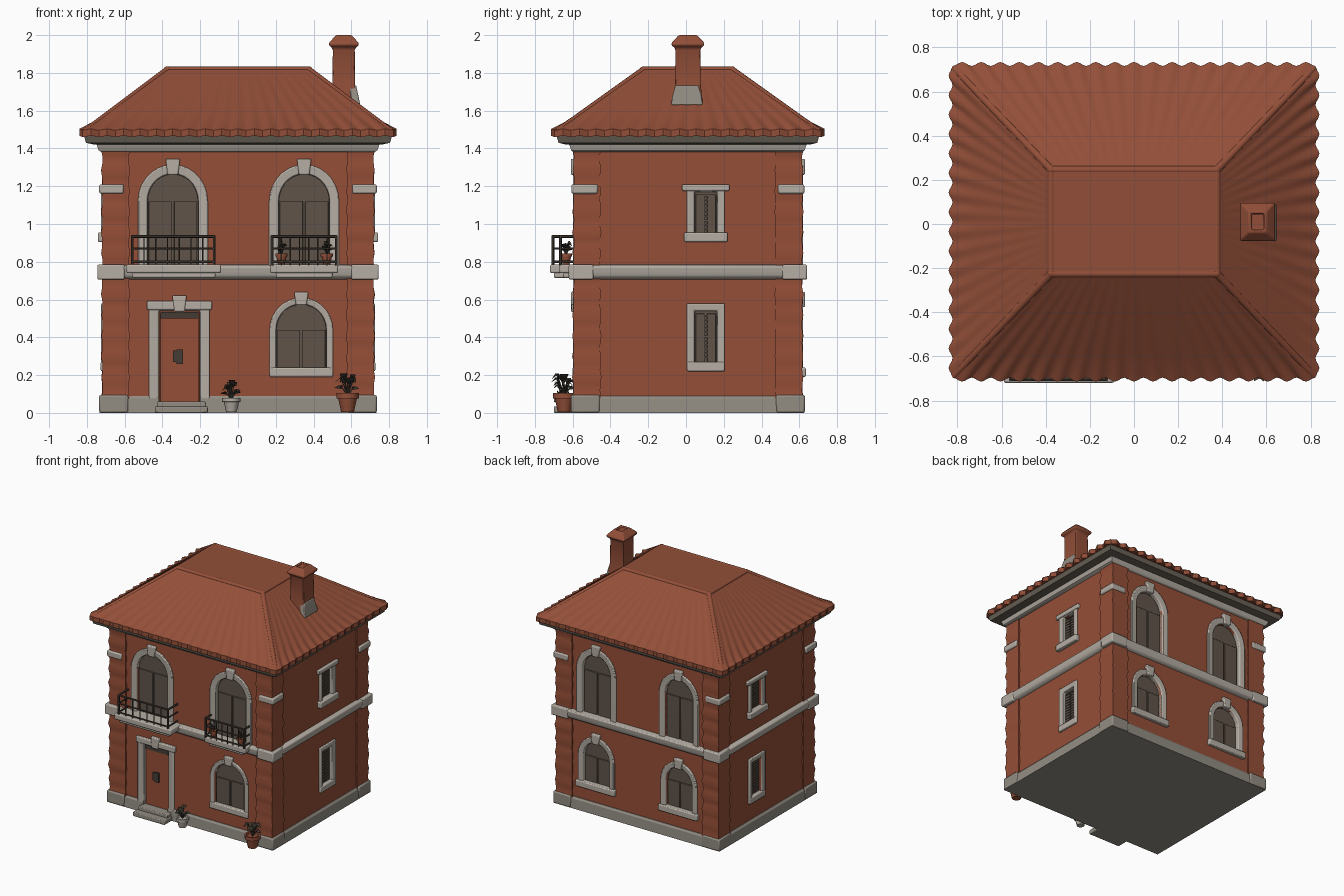
import bpy, bmesh, math, random
from mathutils import Vector, Matrix

random.seed(4)
if "Cube" in bpy.data.objects:
    bpy.data.objects.remove(bpy.data.objects["Cube"])


def material(name, *rgb):
    m = bpy.data.materials.new(name)
    m.use_nodes = True
    m.diffuse_color = (*rgb, 1)
    m.node_tree.nodes["Principled BSDF"].inputs["Base Color"].default_value = (*rgb, 1)
    return m


WALL = material("terracotta plaster", .30, .077, .038)
ROOF = material("roof clay", .29, .078, .04)
STONE = material("pale stone", .46, .42, .37)
PLINTH = material("weathered stone", .29, .265, .225)
SHUTTER = material("brown shutter", .115, .087, .067)
IRON = material("dark iron", .06, .046, .036)
EAVE = material("eave board", .14, .12, .095)
LEAF = material("dark leaf", .065, .058, .042)

CY = .01                                  # the house body sits a touch behind the origin
WX, WY = .71, .595                        # wall half sizes
WALLS = {name: Matrix.Translation((0, CY, 0)) @ Matrix.Rotation(math.radians(a), 4, 'Z')
         @ Matrix.Translation((0, -d, 0))
         for name, a, d in (("front", 0, WY), ("right", 90, WX), ("back", 180, WY), ("left", -90, WX))}


def finish(name, bm, mat, bevel=0, smooth=40):
    bmesh.ops.recalc_face_normals(bm, faces=bm.faces)
    me = bpy.data.meshes.new(name)
    bm.to_mesh(me)
    bm.free()
    me.materials.append(mat)
    ob = bpy.data.objects.new(name, me)
    bpy.context.collection.objects.link(ob)
    if bevel:
        b = ob.modifiers.new("worn edges", 'BEVEL')
        b.width, b.segments = bevel, 2
    if smooth:
        bpy.ops.object.select_all(action='DESELECT')
        ob.select_set(True)
        bpy.context.view_layer.objects.active = ob
        bpy.ops.object.shade_smooth_by_angle(angle=math.radians(smooth))
    return ob


def box(bm, x, y, z, mat=Matrix()):
    """Box from three (low, high) ranges."""
    size = Matrix.Diagonal((x[1] - x[0], y[1] - y[0], z[1] - z[0], 1))
    mid = Matrix.Translation((sum(x) / 2, sum(y) / 2, sum(z) / 2))
    bmesh.ops.create_cube(bm, size=1, matrix=mat @ mid @ size)


def loft(bm, rings, caps=True, closed=True):
    vs = [[bm.verts.new(p) for p in r] for r in rings]
    n = len(rings[0])
    for a, b in zip(vs, vs[1:]):
        for i in range(n if closed else n - 1):
            bm.faces.new((a[i], a[(i + 1) % n], b[(i + 1) % n], b[i]))
    if caps:
        bm.faces.new(vs[0])
        bm.faces.new(vs[-1])


def rect(hx, hy, z, cx=0, cy=CY):
    return [(cx + sx * hx, cy + sy * hy, z) for sx, sy in ((-1, -1), (1, -1), (1, 1), (-1, 1))]


def bar(bm, p, q, r=.006, sides=6):
    p, q = Vector(p), Vector(q)
    m = Matrix.Translation((p + q) / 2) @ (q - p).to_track_quat('Z', 'Y').to_matrix().to_4x4()
    bmesh.ops.create_cone(bm, cap_ends=True, segments=sides, radius1=r, radius2=r, depth=(q - p).length, matrix=m)


def outline(u, half, z0, spring, top, n=14):
    """Open outline: up one side, over an arch (or square head) and down."""
    if spring == top:
        return [(u + half, z0), (u + half, top), (u - half, top), (u - half, z0)]
    arch = [(u + half * math.cos(math.pi * i / n), spring + (top - spring) * math.sin(math.pi * i / n))
            for i in range(n + 1)]
    return [(u + half, z0)] + arch + [(u - half, z0)]


def on(wall, pts, d):
    return [WALLS[wall] @ Vector((u, -d, z)) for u, z in pts]


# Openings: recess, frame, leaves, sill and keystone
cutters = bmesh.new()


def opening(name, wall, u, half, z0, spring, top, border=.05, sill=None, lintel=0, key=True, leaf=SHUTTER, leaves=2):
    M = WALLS[wall]
    square = spring == top
    inner = outline(u, half, z0, spring, top)
    outer = outline(u, half + border, z0, top + border if square else spring, top + border)
    loft(cutters, [on(wall, inner, -.03), on(wall, inner, .2)])
    bm = bmesh.new()
    prof = [on(wall, inner, -.03), on(wall, inner, .01), on(wall, outer, .015), on(wall, outer, -.01)]
    loft(bm, prof, caps=False, closed=False)
    if lintel:
        w = half + border + lintel
        box(bm, (u - w, u + w), (-.021, .01), (top + .005, top + border), M)
    if key:
        loft(bm, [on(wall, [(u - .028, top - .005), (u + .028, top - .005), (u + .038, top + border + .03),
                            (u - .038, top + border + .03)], d) for d in (-.01, .025)])
    if sill is not None:
        w = half + border + sill
        box(bm, (u - w, u + w), (-.017 - sill, .02), (z0 - .045, z0 + .005), M)
    finish(name + "_frame", bm, STONE, .007)
    # Backing panel with its leaves
    bm = bmesh.new()
    loft(bm, [on(wall, inner, -.029), on(wall, inner, -.022)])
    width = 2 * half / leaves
    for k in range(leaves):
        a = u - half + k * width
        box(bm, (a + .006, a + width - .006), (.012, .024), (z0, spring - (.015 if square else 0)), M)
    finish(name + "_panel", bm, leaf, .003)


for side, u in (("left", .35), ("right", -.345)):
    opening("front_upper_window_" + side, "front", u, .135, .78, 1.12, 1.265)
for i, u in enumerate((-.365, .365)):
    opening(f"back_upper_window_{i}", "back", u, .125, .78, 1.12, 1.265)
    opening(f"back_lower_window_{i}", "back", u, .115, .235, .44, .565, .045, .012)
opening("front_lower_window", "front", .335, .133, .235, .44, .575, .035, 0)
opening("door", "front", -.31, .108, .04, .54, .54, .052, lintel=.012, leaf=WALL, leaves=1)
for wall, u in (("right", .095), ("left", -.12)):
    opening(wall + "_upper_window", wall, u, .06, .95, 1.17, 1.17, .04, .015, .025, False)
    opening(wall + "_lower_window", wall, u, .06, .265, .54, .54, .04, .0, 0, False)
    bm = bmesh.new()
    for z0 in (.97, .29):
        for k in range(9 if z0 > .5 else 11):
            z = z0 + k * .022
            box(bm, (u - .045, u + .045), (.006, .014), (z, z + .009), WALLS[wall])
    finish(wall + "_window_slats", bm, SHUTTER, smooth=0)

# Walls and plinth with the recesses cut out
bm = bmesh.new()
loft(bm, [rect(WX, WY, .05), rect(WX, WY, 1.41)])
walls = finish("walls", bm, WALL, smooth=0)
bm = bmesh.new()
loft(bm, [rect(.732, .615, 0), rect(.727, .61, .075), rect(.715, .6, .09)])
plinth = finish("plinth", bm, PLINTH, smooth=0)
cutter = finish("opening_cutter", cutters, WALL, smooth=0)
cutter.hide_render = True
for ob in (walls, plinth):
    mod = ob.modifiers.new("openings", 'BOOLEAN')
    mod.object, mod.solver = cutter, 'EXACT'
    bpy.context.view_layer.objects.active = ob
    bpy.ops.object.modifier_apply(modifier=mod.name)
bpy.data.objects.remove(cutter)

# Corner pilasters of uneven blocks, with stone bands and feet
bm, trim, feet = bmesh.new(), bmesh.new(), bmesh.new()
for sx in (-1, 1):
    for sy in (-1, 1):
        cx, cy = sx * .648, CY + sy * .535
        rings = []
        for k in range(37):
            g = .072 + .004 * math.cos(k * math.pi / 1.5) + random.uniform(-.002, .002)
            rings.append(rect(g, g, .08 + k * .0365, cx, cy))
        loft(bm, rings)
        loft(trim, [rect(.065, .07, z, cx + sx * .022, cy + sy * .012) for z in (1.16, 1.21)])
        loft(feet, [rect(.077, .077, z, cx + sx * .01, cy + sy * .008) for z in (0, .095)])
finish("corner_pilasters", bm, WALL, smooth=50)
finish("pilaster_bands", trim, STONE, .01)
finish("pilaster_feet", feet, PLINTH, .01)

# Belt course and balcony slabs
bm = bmesh.new()
loft(bm, [rect(.71 + d, .595 + d, z) for d, z in
          ((0, .705), (.02, .715), (.028, .73), (.032, .75), (.036, .775), (0, .785))])
for sx in (-1, 1):
    for sy in (-1, 1):
        box(bm, sorted((sx * .6, sx * .745)), sorted((CY + sy * .5, CY + sy * .631)), (.706, .785))
for x, y in (((-.59, -.09), -.72), ((.17, .53), -.67)):
    box(bm, x, (y, -.55), (.74, .785))
    box(bm, (x[0] + .03, x[1] - .03), (y + .02, -.55), (.715, .745))
finish("belt_course", bm, STONE, .008)

# Cornice and eave
bm = bmesh.new()
loft(bm, [rect(.72, .605, 1.38), rect(.738, .618, 1.39), rect(.75, .63, 1.425)])
finish("cornice", bm, STONE)
bm = bmesh.new()
loft(bm, [rect(.76, .645, 1.42), rect(.805, .685, 1.43), rect(.815, .695, 1.465)])
finish("eave_boards", bm, EAVE)


# Hipped roof with a scalloped eave that fades into gentle waves
def tile_ring(t, amp, lift=0):
    hx, hy, z = .822 - .447 * t, .706 - .471 * t, 1.496 + .334 * t + lift
    pts = []
    for (ax, ay), (bx, by), n in (((-1, -1), (1, -1), 114), ((1, -1), (1, 1), 96),
                                  ((1, 1), (-1, 1), 114), ((-1, 1), (-1, -1), 96)):
        nx, ny = (ax + bx) / 2, (ay + by) / 2
        for k in range(n):
            f = k / n
            o = amp * (1 - math.cos(math.pi * k / 3))
            pts.append(((ax + (bx - ax) * f) * hx + nx * o, CY + (ay + (by - ay) * f) * hy + ny * o, z + o * .4))
    return pts


bm = bmesh.new()
loft(bm, [tile_ring(.03, 0, -.036), tile_ring(0, .009, -.036), tile_ring(0, .009)]
     + [tile_ring(r / 8, .003 * (1 - r / 8)) for r in range(1, 9)])
finish("roof", bm, ROOF, smooth=25)
bm = bmesh.new()
low, high = rect(.815, .697, 1.485), rect(.375, .235, 1.815)
for i in range(4):
    bar(bm, low[i], high[i], .018, 12)
    bar(bm, high[i], high[(i + 1) % 4], .018, 12)
    bmesh.ops.create_uvsphere(bm, u_segments=12, v_segments=8, radius=.02, matrix=Matrix.Translation(high[i]))
finish("roof_ridges", bm, ROOF)

# Chimney with flared foot, cap and flue, and a stone patch on its outer side
bm = bmesh.new()
loft(bm, [rect(h, h + .008, z, .56, .01) for h, z in
          ((.075, 1.6), (.066, 1.68), (.06, 1.74), (.058, 1.92), (.064, 1.935), (.078, 1.945), (.078, 1.96),
           (.045, 1.995), (.04, 2), (.028, 2), (.028, 1.98))])
finish("chimney", bm, ROOF, .008)
bm = bmesh.new()
loft(bm, [rect(.02, w, z, x, .005) for w, z, x in ((.084, 1.63, .627), (.076, 1.68, .617), (.06, 1.735, .605))])
finish("chimney_flashing", bm, PLINTH, .006)

# Door details and step
bm = bmesh.new()
M = WALLS["front"]
box(bm, (-.41, -.21), (.004, .02), (.5, .535), M)
box(bm, (-.345, -.325), (-.002, .014), (.27, .33), M)
box(bm, (-.325, -.29), (-.004, .014), (.26, .335), M)
finish("door_fittings", bm, IRON, smooth=0)
bm = bmesh.new()
box(bm, (-.44, -.16), (-.70, -.57), (0, .035))
box(bm, (-.43, -.17), (-.65, -.57), (.03, .06))
finish("door_step", bm, PLINTH, .006)

# Balcony railings
for name, x0, x1, y in (("right", -.56, -.125, -.705), ("left", .18, .52, -.665)):
    bm = bmesh.new()
    for z in (.80, .87, .935):
        path = [(x0, -.58, z), (x0, y, z), (x1, y, z), (x1, -.58, z)]
        for p, q in zip(path, path[1:]):
            bar(bm, p, q, .008 if z > .9 else .006)
    for k in range(8):
        x = x0 + (x1 - x0) * k / 7
        bar(bm, (x, y, .78), (x, y, .94), .008 if k in (0, 7) else .004)
    finish(name + "_balcony_railing", bm, IRON)


# Potted plants
def plant(name, x, y, z, r, h, tall, mat, leaves=11):
    bm = bmesh.new()
    prof = ((.62, 0), (.9, .7), (1.08, .72), (1.08, 1), (.85, 1), (.8, .85))
    loft(bm, [[(x + r * a * math.cos(i * math.pi / 6), y + r * a * math.sin(i * math.pi / 6), z + h * b)
               for i in range(12)] for a, b in prof])
    finish(name + "_pot", bm, mat)
    bm = bmesh.new()
    for k in range(leaves):
        a = k * 2.4
        d, s = Vector((math.cos(a), math.sin(a), 0)), Vector((-math.sin(a), math.cos(a), 0)) * r * .42
        reach, up = r * random.uniform(.8, 1.4), tall * random.uniform(.4, 1)
        base = Vector((x, y, z + h * .85))
        mid = base + d * reach * .55 + Vector((0, 0, up))
        tip = base + d * reach + Vector((0, 0, up * .75))
        bar(bm, base, mid, .003)
        bm.faces.new([bm.verts.new(p) for p in (base.lerp(mid, .6), mid + s, tip, mid - s)])
    finish(name + "_leaves", bm, LEAF, smooth=0)


plant("corner_plant", .58, -.645, .005, .055, .1, .12, ROOF)
plant("door_plant", -.035, -.65, .005, .045, .075, .11, STONE)
plant("balcony_plant_a", .23, -.635, .785, .03, .06, .08, ROOF, 8)
plant("balcony_plant_b", .47, -.635, .785, .03, .06, .08, ROOF, 8)
